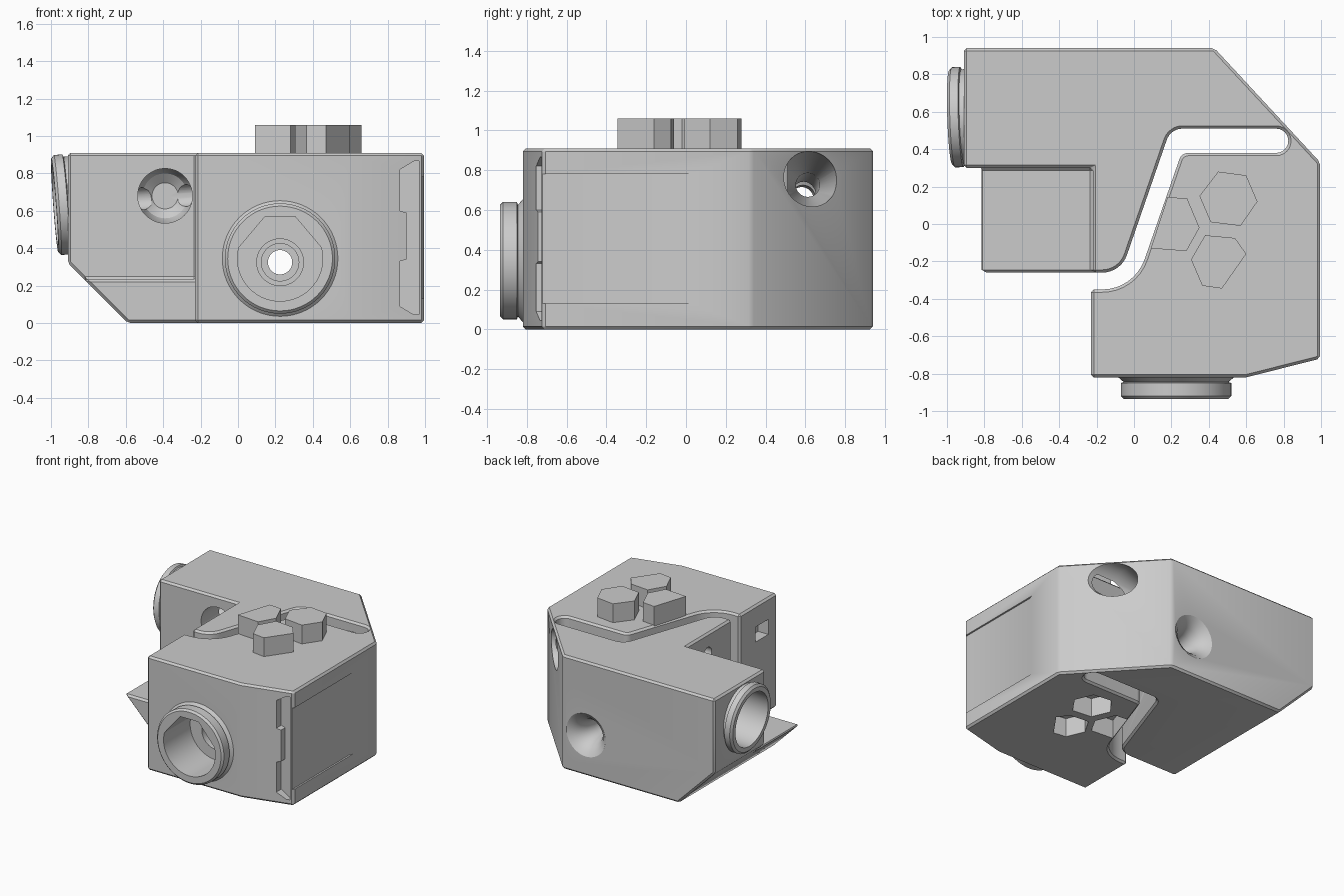
import bpy, bmesh
from math import sin, cos, pi, radians
from mathutils import Vector

cube = bpy.data.objects.get("Cube")
if cube:
    bpy.data.objects.remove(cube, do_unlink=True)

grey = bpy.data.materials.new("plain_grey")
grey.use_nodes = True
grey.diffuse_color = (0.6, 0.6, 0.6, 1)
grey.node_tree.nodes["Principled BSDF"].inputs["Base Color"].default_value = (0.6, 0.6, 0.6, 1)


def finish(name, bm):
    bmesh.ops.recalc_face_normals(bm, faces=bm.faces)
    mesh = bpy.data.meshes.new(name)
    bm.to_mesh(mesh)
    bm.free()
    mesh.materials.append(grey)
    obj = bpy.data.objects.new(name, mesh)
    bpy.context.collection.objects.link(obj)
    return obj


def loft(name, rings):
    """Skin closed rings of points and cap both ends."""
    bm = bmesh.new()
    rows = [[bm.verts.new(p) for p in ring] for ring in rings]
    n = len(rows[0])
    for a, b in zip(rows, rows[1:]):
        for i in range(n):
            j = (i + 1) % n
            bm.faces.new((a[i], a[j], b[j], b[i]))
    bm.faces.new(rows[0])
    bm.faces.new(rows[-1])
    return finish(name, bm)


def prism(name, pts, lo, hi, axis="z"):
    place = {"x": lambda u, v, t: (t, u, v),
             "y": lambda u, v, t: (u, t, v),
             "z": lambda u, v, t: (u, v, t)}[axis]
    return loft(name, [[place(u, v, t) for u, v in pts] for t in (lo, hi)])


def lathe(name, profile, origin, direction, n=48):
    """Revolve (radius, distance) pairs about a line."""
    turn = Vector(direction).to_track_quat("Z", "Y")
    rings = []
    for r, t in profile:
        rings.append([Vector(origin) + turn @ Vector((r * cos(2 * pi * i / n), r * sin(2 * pi * i / n), t))
                      for i in range(n)])
    return loft(name, rings)


def box(name, x0, x1, y0, y1, z0, z1):
    return prism(name, [(x0, y0), (x1, y0), (x1, y1), (x0, y1)], z0, z1)


def arc(cx, cy, r, a0, a1, n=8):
    angles = [radians(a0 + (a1 - a0) * i / n) for i in range(n + 1)]
    return [(cx + r * cos(a), cy + r * sin(a)) for a in angles]


def apply(obj, mod):
    bpy.context.view_layer.objects.active = obj
    bpy.ops.object.modifier_apply(modifier=mod.name)


def combine(obj, tool, operation="DIFFERENCE"):
    mod = obj.modifiers.new("combine", "BOOLEAN")
    mod.operation = operation
    mod.solver = "EXACT"
    mod.object = tool
    apply(obj, mod)
    bpy.data.objects.remove(tool, do_unlink=True)


# Block outline, including the flexing slot
outline = [(-0.91, 0.94), (-0.91, -0.26)]
outline += arc(-0.17, -0.12, 0.14, -90, -20)
outline += arc(0.26, 0.42, 0.09, 160, 90)
outline += arc(0.76, 0.445, 0.065, 90, -90, 12)
outline += arc(0.29, 0.33, 0.05, 90, 160)
outline += arc(-0.17, -0.11, 0.24, -20, -90)
outline += [(-0.23, -0.35), (-0.23, -0.82), (0.6, -0.82), (0.995, -0.72), (0.995, 0.33), (0.43, 0.94)]
body = prism("body", outline, 0, 0.91)

# Sloped lower side and the step above the ledge
combine(body, prism("slope_cut", [(-1, 0.41), (-1, -0.05), (-0.54, -0.05)], -1.2, 1.2, "y"))
combine(body, box("step_cut", -1.2, -0.22, -0.3, 0.3, 0.235, 1.2))

# Small chamfer on the hard edges
bevel = body.modifiers.new("bevel", "BEVEL")
bevel.width = 0.015
bevel.segments = 1
bevel.limit_method = "ANGLE"
bevel.angle_limit = radians(30)
bevel.use_clamp_overlap = False
apply(body, bevel)

# Round collars
front = (0.225, 0, 0.345)
side = Vector((-0.98, 0.57, 0.63))
side_axis = Vector((0.71, 0.625, 0.755)) - side
combine(body, lathe("front_collar", [(0.28, -0.935), (0.295, -0.92), (0.295, -0.85), (0.28, -0.845),
                                     (0.315, -0.815), (0.315, -0.78)], front, (0, 1, 0), 64), "UNION")
combine(body, lathe("side_collar", [(0.25, 0), (0.268, 0.015), (0.268, 0.06), (0.255, 0.065),
                                    (0.255, 0.14)], side, side_axis, 64), "UNION")

# Front bore with a flat roof, then the stepped hole and flared back mouth
bore = [(0.225 + u, 0.345 + v) for u, v in arc(0, 0, 0.228, 165, 375, 32) + [(0.08, 0.225), (-0.08, 0.225)]]
combine(body, prism("front_bore", bore, -1.1, -0.6, "y"))
combine(body, lathe("long_hole", [(0.125, -0.7), (0.125, -0.52), (0.1, -0.52), (0.1, -0.45), (0.065, -0.45),
                                  (0.065, 0.74), (0.075, 0.81), (0.1, 0.87), (0.135, 0.915), (0.175, 0.942),
                                  (0.175, 1.1)], (0.225, 0, 0.325), (0, 1, 0)))

# Tilted side bore with a conical far mouth
combine(body, lathe("side_bore", [(0.215, -0.1), (0.215, 0.28), (0.1, 0.28), (0.1, 0.34), (0.06, 0.34),
                                  (0.06, 1.3), (0.138, 1.6), (0.138, 2)], side, side_axis))

# Cross hole above the ledge, small wall hole and square pocket
combine(body, lathe("cross_hole", [(0.146, 0.2), (0.146, 0.55), (0.12, 0.61), (0.07, 0.65)], (-0.39, 0, 0.68), (0, 1, 0)))
combine(body, lathe("wall_hole", [(0.05, -0.3), (0.05, -0.1)], (0, 0.04, 0.75), (1, 0, 0), 24))
combine(body, box("square_pocket", -0.3, -0.14, -0.71, -0.55, 0.62, 0.74))

# Shallow side panel and notched corner recess
combine(body, prism("panel_cut", [(0.982, -0.9), (0.982, 0), (0.995, 0.03), (1.1, 0.03), (1.1, -0.9)], 0.13, 0.78))
notch = [(0.865, 0.09), (0.94, 0.045), (0.968, 0.045), (0.968, 0.865), (0.94, 0.865), (0.865, 0.82),
         (0.865, 0.6), (0.9, 0.59), (0.9, 0.34), (0.865, 0.33)]
combine(body, prism("corner_recess", notch, -1, -0.69, "y"))

# Six-sided pegs on top, with matching sockets underneath
pegs = {
    "back_peg": [(0.45, 0.28), (0.6, 0.26), (0.66, 0.12), (0.57, -0.01), (0.41, 0.01), (0.35, 0.15)],
    "front_peg": [(0.38, -0.06), (0.54, -0.075), (0.6, -0.16), (0.47, -0.345), (0.365, -0.33), (0.305, -0.19)],
    "left_peg": [(0.09, -0.13), (0.28, -0.145), (0.35, -0.02), (0.285, 0.135), (0.18, 0.145)],
}
for name, pts in pegs.items():
    combine(body, prism("socket_cut", pts, -0.1, 0.15))
    prism(name, pts, 0.9, 1.06)

# Smooth the round surfaces only
bpy.ops.object.select_all(action="DESELECT")
body.select_set(True)
bpy.context.view_layer.objects.active = body
bpy.ops.object.shade_smooth_by_angle(angle=radians(25))
